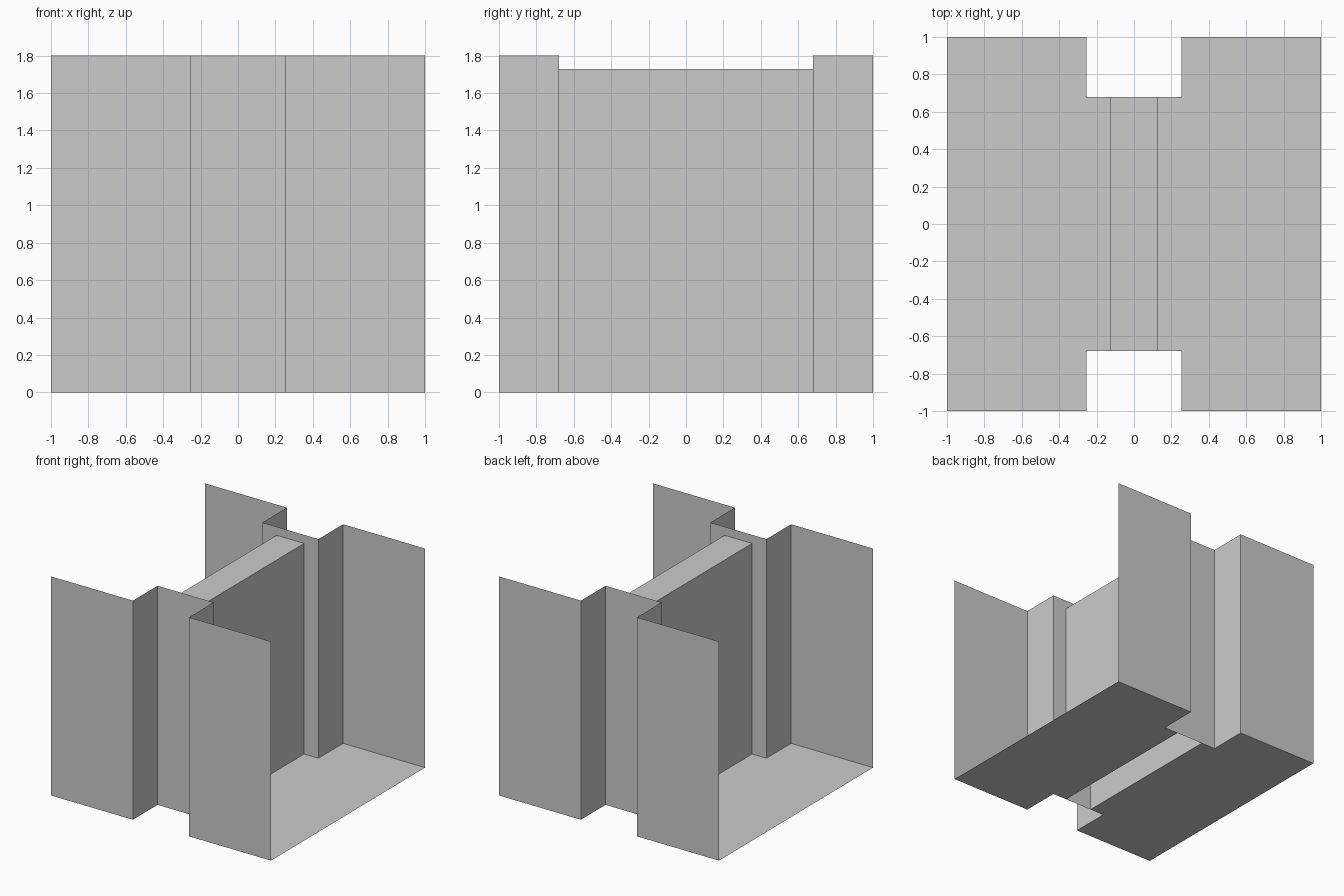
import bpy

if "Cube" in bpy.data.objects:
    bpy.data.objects.remove(bpy.data.objects["Cube"])

H, RIDGE = 1.80, 1.73            # wall height, central box height
NOTCH, DEPTH, CORE = 0.255, 0.68, 0.125


def sheet(name, verts, faces):
    mesh = bpy.data.meshes.new(name)
    mesh.from_pydata(verts, [], faces)
    obj = bpy.data.objects.new(name, mesh)
    bpy.context.collection.objects.link(obj)
    return obj


def sweep(name, start, end):
    """Strip of flat quads between two matching polylines."""
    n = len(start)
    return sheet(name, start + end,
                 [(i, i + 1, n + i + 1, n + i) for i in range(n - 1)])


# Stepped front and back walls, recessed in the middle
for name, s in (("front_wall", -1), ("back_wall", 1)):
    path = [(-1, 1), (-NOTCH, 1), (-NOTCH, DEPTH),
            (NOTCH, DEPTH), (NOTCH, 1), (1, 1)]
    if s > 0:
        path.reverse()
    sweep(name, [(x, s * y, 0) for x, y in path],
          [(x, s * y, H) for x, y in path])

# Central hollow spine: two sides and a top, open underneath
section = [(-CORE, 0), (-CORE, RIDGE), (CORE, RIDGE), (CORE, 0)]
sweep("central_spine", [(x, -DEPTH, z) for x, z in section],
      [(x, DEPTH, z) for x, z in section])

# Floor panels either side of the spine, following the notches
outline = [(CORE, -DEPTH), (NOTCH, -DEPTH), (NOTCH, -1), (1, -1),
           (1, 1), (NOTCH, 1), (NOTCH, DEPTH), (CORE, DEPTH)]
for name, s in (("left_floor", -1), ("right_floor", 1)):
    pts = outline if s > 0 else outline[::-1]
    sheet(name, [(s * x, y, 0) for x, y in pts], [tuple(range(len(pts)))])
